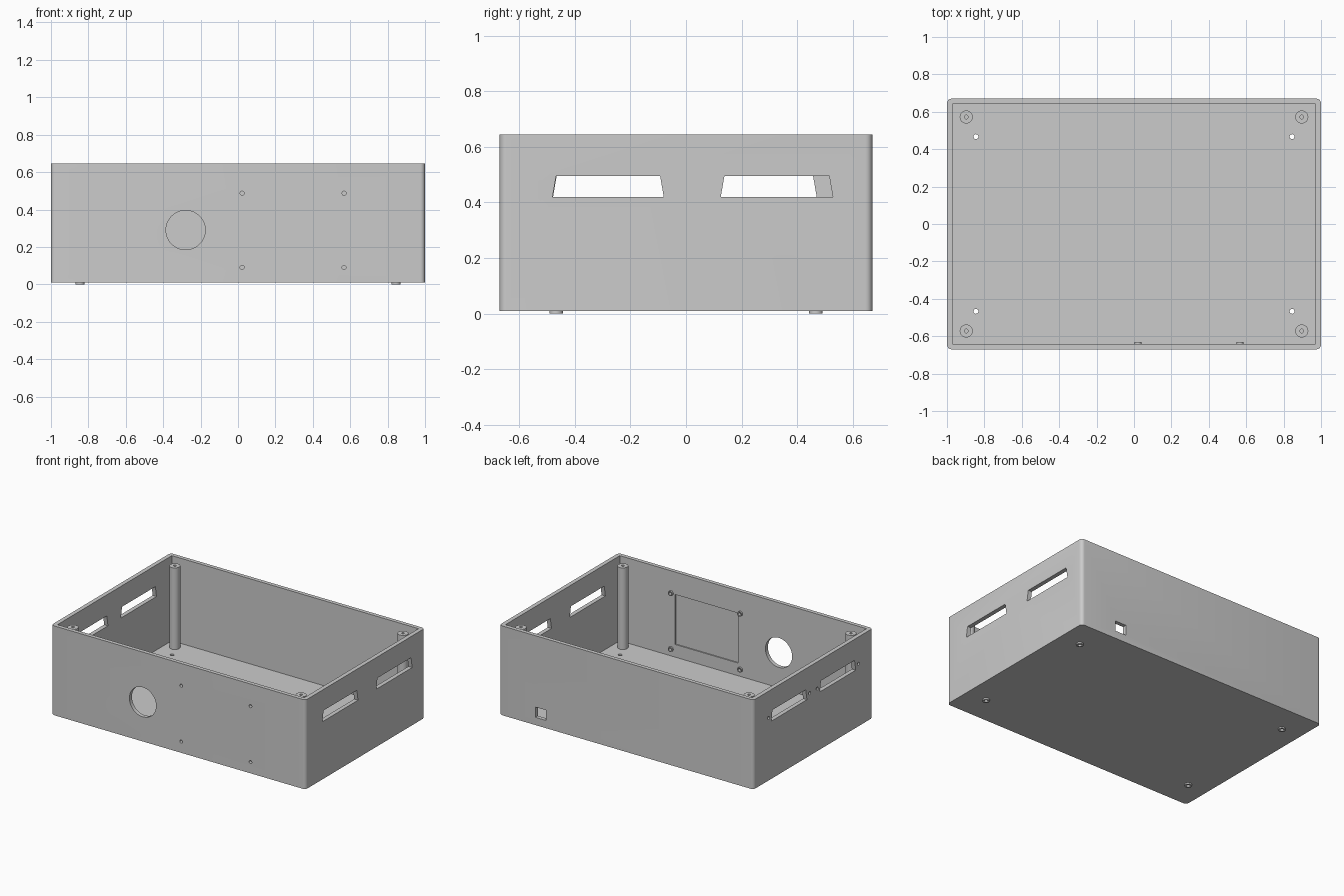
import bpy, bmesh
from math import pi
from mathutils import Matrix, Vector

old = bpy.data.objects.get("Cube")
if old:
    bpy.data.objects.remove(old, do_unlink=True)

grey = bpy.data.materials.new("plain_grey")
grey.use_nodes = True
COLOUR = (0.6, 0.6, 0.6, 1)
grey.diffuse_color = COLOUR
grey.node_tree.nodes["Principled BSDF"].inputs["Base Color"].default_value = COLOUR


def finish(name, bm):
    bmesh.ops.recalc_face_normals(bm, faces=bm.faces)
    mesh = bpy.data.meshes.new(name)
    bm.to_mesh(mesh)
    bm.free()
    mesh.materials.append(grey)
    obj = bpy.data.objects.new(name, mesh)
    bpy.context.collection.objects.link(obj)
    return obj


def box(name, low, high, corner=0):
    low, high = Vector(low), Vector(high)
    bm = bmesh.new()
    bmesh.ops.create_cube(bm, size=1)
    bmesh.ops.scale(bm, vec=high - low, verts=bm.verts)
    bmesh.ops.translate(bm, vec=(low + high) / 2, verts=bm.verts)
    if corner:
        upright = [e for e in bm.edges
                   if abs(e.verts[0].co.z - e.verts[1].co.z) > 0.1]
        bmesh.ops.bevel(bm, geom=upright, offset=corner, segments=6,
                        profile=0.5, affect='EDGES')
    return finish(name, bm)


def cylinder(name, centre, radius, length, axis="z", sides=32):
    bm = bmesh.new()
    bmesh.ops.create_cone(bm, cap_ends=True, segments=sides, radius1=radius,
                          radius2=radius, depth=length)
    turn = {"z": Matrix(), "y": Matrix.Rotation(pi / 2, 4, "X"),
            "x": Matrix.Rotation(pi / 2, 4, "Y")}[axis]
    bm.transform(Matrix.Translation(centre) @ turn)
    return finish(name, bm)


def slot(name, side, y0, y1):
    # Tapered connector opening, wider at the bottom
    bm = bmesh.new()
    outline = [(y0, 0.42), (y1, 0.42), (y1 - 0.013, 0.495), (y0 + 0.013, 0.495)]
    face = bm.faces.new([bm.verts.new((side * 0.94, y, z)) for y, z in outline])
    made = bmesh.ops.extrude_face_region(bm, geom=[face])["geom"]
    bmesh.ops.translate(bm, vec=(side * 0.1, 0, 0),
                        verts=[g for g in made if isinstance(g, bmesh.types.BMVert)])
    return finish(name, bm)


def combine(target, tool, operation="DIFFERENCE"):
    tool.hide_render = True
    mod = target.modifiers.new("combine", "BOOLEAN")
    mod.operation = operation
    mod.solver = "EXACT"
    mod.object = tool
    bpy.context.view_layer.objects.active = target
    bpy.ops.object.modifier_apply(modifier=mod.name)
    bpy.data.objects.remove(tool, do_unlink=True)


# Open tray with rounded upright corners
case = box("case", (-1, -0.67, 0.01), (1, 0.67, 0.645), corner=0.025)
combine(case, box("cavity", (-0.97, -0.642, 0.04), (0.97, 0.642, 0.8)))

# Screw bosses and shallow screen recess on the inside of the front wall
screws = [(x, z) for x in (0.022, 0.567) for z in (0.09, 0.487)]
for x, z in screws:
    combine(case, cylinder("boss", (x, -0.641, z), 0.018, 0.02, "y", 24), "UNION")
combine(case, box("screen_recess", (0.04, -0.65, 0.13), (0.535, -0.6, 0.485)))
for x, z in screws:
    combine(case, cylinder("screw_hole", (x, -0.65, z), 0.011, 0.1, "y", 20))

# Round front opening and small rear cable opening
combine(case, cylinder("round_opening", (-0.28, -0.65, 0.29), 0.105, 0.2, "y", 64))
combine(case, box("cable_opening", (0.63, 0.6, 0.065), (0.715, 0.75, 0.138)))

# Tapered side openings, each with a pair of shallow screw holes
for side, spans in ((1, ((-0.48, -0.08), (0.125, 0.528))),
                    (-1, ((-0.478, -0.075), (0.07, 0.47)))):
    for y0, y1 in spans:
        combine(case, slot("slot", side, y0, y1))
        for y in (y0 - 0.03, y1 + 0.03):
            combine(case, cylinder("side_hole", (side, y, 0.455), 0.011, 0.02, "x", 16))

parts = [case]
for sx, x_name in ((1, "left"), (-1, "right")):
    for sy, y_name in ((-1, "front"), (1, "back")):
        place = f"{y_name}_{x_name}"
        # Lid posts with pilot holes
        post = cylinder("post_" + place, (sx * 0.897, sy * 0.572, 0.327), 0.035, 0.586)
        combine(post, cylinder("pilot", (sx * 0.897, sy * 0.572, 0.62), 0.01, 0.4, sides=16))
        # Ring feet with holes through the floor
        spot = (sx * 0.845, sy * 0.467)
        foot = cylinder("foot_" + place, (*spot, 0.0075), 0.024, 0.015)
        for target in (case, foot):
            combine(target, cylinder("floor_hole", (*spot, 0.02), 0.013, 0.1, sides=24))
        parts += [post, foot]

# Smooth curved walls while keeping crisp edges
bpy.ops.object.select_all(action="DESELECT")
for part in parts:
    part.select_set(True)
bpy.context.view_layer.objects.active = case
bpy.ops.object.shade_smooth_by_angle(angle=pi / 6)
